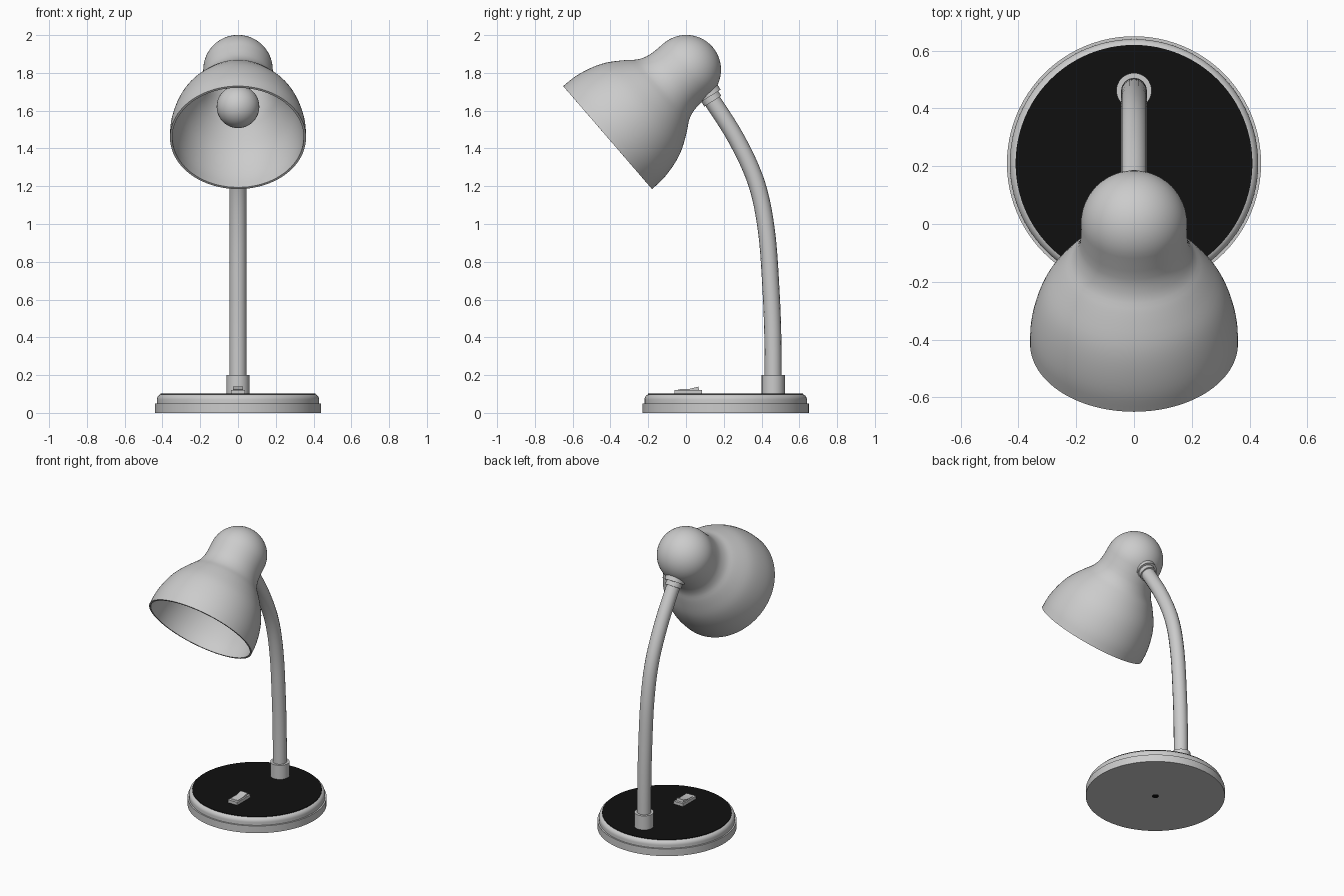
import bpy, bmesh, math
from mathutils import Vector

cube = bpy.data.objects.get("Cube")
if cube:
    bpy.data.objects.remove(cube, do_unlink=True)


def material(name, value):
    m = bpy.data.materials.new(name)
    m.use_nodes = True
    colour = (value, value, value, 1)
    m.diffuse_color = colour
    m.node_tree.nodes["Principled BSDF"].inputs["Base Color"].default_value = colour
    return m


GREY = material("light grey", 0.6)
BLACK = material("black", 0.005)


def activate(ob):
    bpy.ops.object.select_all(action='DESELECT')
    ob.select_set(True)
    bpy.context.view_layer.objects.active = ob


def finish(name, bm, mat, origin=(0, 0, 0), axis=(0, 0, 1), wall=0):
    """Turn a bmesh into a placed, shaded object, optionally a thin shell."""
    bmesh.ops.recalc_face_normals(bm, faces=bm.faces)
    me = bpy.data.meshes.new(name)
    bm.to_mesh(me)
    bm.free()
    me.materials.append(mat)
    ob = bpy.data.objects.new(name, me)
    bpy.context.collection.objects.link(ob)
    ob.location = origin
    ob.rotation_euler = Vector(axis).to_track_quat('Z', 'Y').to_euler()
    activate(ob)
    if wall:
        mod = ob.modifiers.new("wall", 'SOLIDIFY')
        mod.thickness = wall
        mod.offset = -1
        bpy.ops.object.modifier_apply(modifier=mod.name)
    bpy.ops.object.shade_smooth_by_angle(angle=math.radians(35))
    return ob


def lathe(name, profile, mat, origin, axis=(0, 0, 1), sides=64, wall=0):
    """Revolve (radius, height) points about the local z axis."""
    bm = bmesh.new()
    verts = [bm.verts.new((r, 0, h)) for r, h in profile]
    edges = [bm.edges.new(pair) for pair in zip(verts, verts[1:])]
    bmesh.ops.spin(bm, geom=verts + edges, cent=(0, 0, 0), axis=(0, 0, 1),
                   angle=math.tau, steps=sides, use_duplicate=False)
    bmesh.ops.remove_doubles(bm, verts=bm.verts, dist=0.0001)
    return finish(name, bm, mat, origin, axis, wall)


def cylinder(name, radius, height, mat, origin, axis=(0, 0, 1), sides=48):
    return lathe(name, [(0, 0), (radius, 0), (radius, height), (0, height)],
                 mat, origin, axis, sides)


def extrude_side(name, outline, half_width, mat, origin):
    """Extrude a (y, z) outline across x."""
    bm = bmesh.new()
    face = bm.faces.new([bm.verts.new((-half_width, y, z)) for y, z in outline])
    new = bmesh.ops.extrude_face_region(bm, geom=[face])["geom"]
    bmesh.ops.translate(bm, vec=(2 * half_width, 0, 0),
                        verts=[v for v in new if isinstance(v, bmesh.types.BMVert)])
    return finish(name, bm, mat, origin)


def arc(radius, centre_r, centre_h, start, end, steps):
    angles = [math.radians(start + (end - start) * i / steps) for i in range(steps + 1)]
    return [(max(0, centre_r + radius * math.cos(a)), centre_h + radius * math.sin(a))
            for a in angles]


def smooth_points(points, steps=3):
    """Pass a Catmull-Rom curve through the points."""
    p = [Vector(q) for q in points]
    p = [2 * p[0] - p[1]] + p + [2 * p[-1] - p[-2]]
    out = []
    for a, b, c, d in zip(p, p[1:], p[2:], p[3:]):
        for i in range(steps):
            t = i / steps
            out.append(b + 0.5 * t * (c - a + t * (2*a - 5*b + 4*c - d + t * (3*b - a - 3*c + d))))
    return [tuple(q) for q in out + [p[-2]]]


# Round base with stepped foot, rounded shoulder and black top plate
BASE = (0, 0.21, 0)
lathe("base_foot", [(0, 0), (0.44, 0), (0.44, 0.05), (0, 0.05)], GREY, BASE, sides=96)
lathe("base_body", [(0, 0.04), (0.43, 0.04)] + arc(0.03, 0.4, 0.07, 0, 90, 8) + [(0, 0.1)],
      GREY, BASE, sides=96)
cylinder("base_top_plate", 0.41, 0.006, BLACK, (0, 0.21, 0.096), sides=96)
cylinder("base_underside_hole", 0.022, 0.004, BLACK, (0, 0.21, -0.001), sides=24)

# Rocker switch
extrude_side("switch_housing", [(-0.085, 0.09), (0.06, 0.09), (0.06, 0.122), (-0.085, 0.122)],
             0.036, GREY, (0, 0, 0))
extrude_side("switch_rocker", [(-0.07, 0.115), (0.045, 0.115), (0.04, 0.125),
                               (-0.015, 0.126), (-0.066, 0.139)], 0.026, GREY, (0, 0, 0))

# Bent arm
curve = bpy.data.curves.new("arm", 'CURVE')
curve.dimensions = '3D'
curve.bevel_depth = 0.045
curve.bevel_resolution = 6
curve.use_fill_caps = True
path = [(0.462, 0.09), (0.46, 0.386), (0.45, 0.65), (0.426, 0.963),
        (0.373, 1.217), (0.267, 1.45), (0.13, 1.667), (0.09, 1.73)]
spline = curve.splines.new('POLY')
points = smooth_points(path, 6)
spline.points.add(len(points) - 1)
for point, (y, z) in zip(spline.points, points):
    point.co = (0, y, z, 1)
spline.use_smooth = True
curve.materials.append(GREY)
arm = bpy.data.objects.new("arm", curve)
bpy.context.collection.objects.link(arm)
activate(arm)
bpy.ops.object.convert(target='MESH')
bpy.ops.object.shade_smooth_by_angle(angle=math.radians(35))

# Collars at both ends of the arm
cylinder("arm_base_collar", 0.061, 0.1, GREY, (0, 0.462, 0.1))
ARM_END = (0, -0.53, 0.845)
cylinder("arm_top_sleeve", 0.053, 0.06, GREY, (0, 0.142, 1.65), ARM_END)
cylinder("arm_top_collar", 0.064, 0.06, GREY, (0, 0.129, 1.677), ARM_END)

# Bell shade with a domed head, tilted forward and down
RIM = Vector((0, -0.415, 1.4575))
AXIS = Vector((0, 0.757, 0.653))
bell = [(0.36, 0), (0.358, 0.07), (0.346, 0.14), (0.325, 0.21), (0.296, 0.27),
        (0.245, 0.345), (0.21, 0.39), (0.19, 0.44), (0.184, 0.49)]
lathe("shade", smooth_points(bell) + arc(0.184, 0, 0.55, 0, 90, 14),
      GREY, RIM, AXIS, sides=80, wall=0.012)

# Bulb with its neck and socket
lathe("bulb", arc(0.113, 0, 0.25, -90, 58, 20) + [(0.05, 0.37), (0.05, 0.44), (0, 0.44)],
      GREY, RIM, AXIS, sides=48)
cylinder("bulb_socket", 0.065, 0.3, GREY, RIM + AXIS * 0.42, AXIS)
